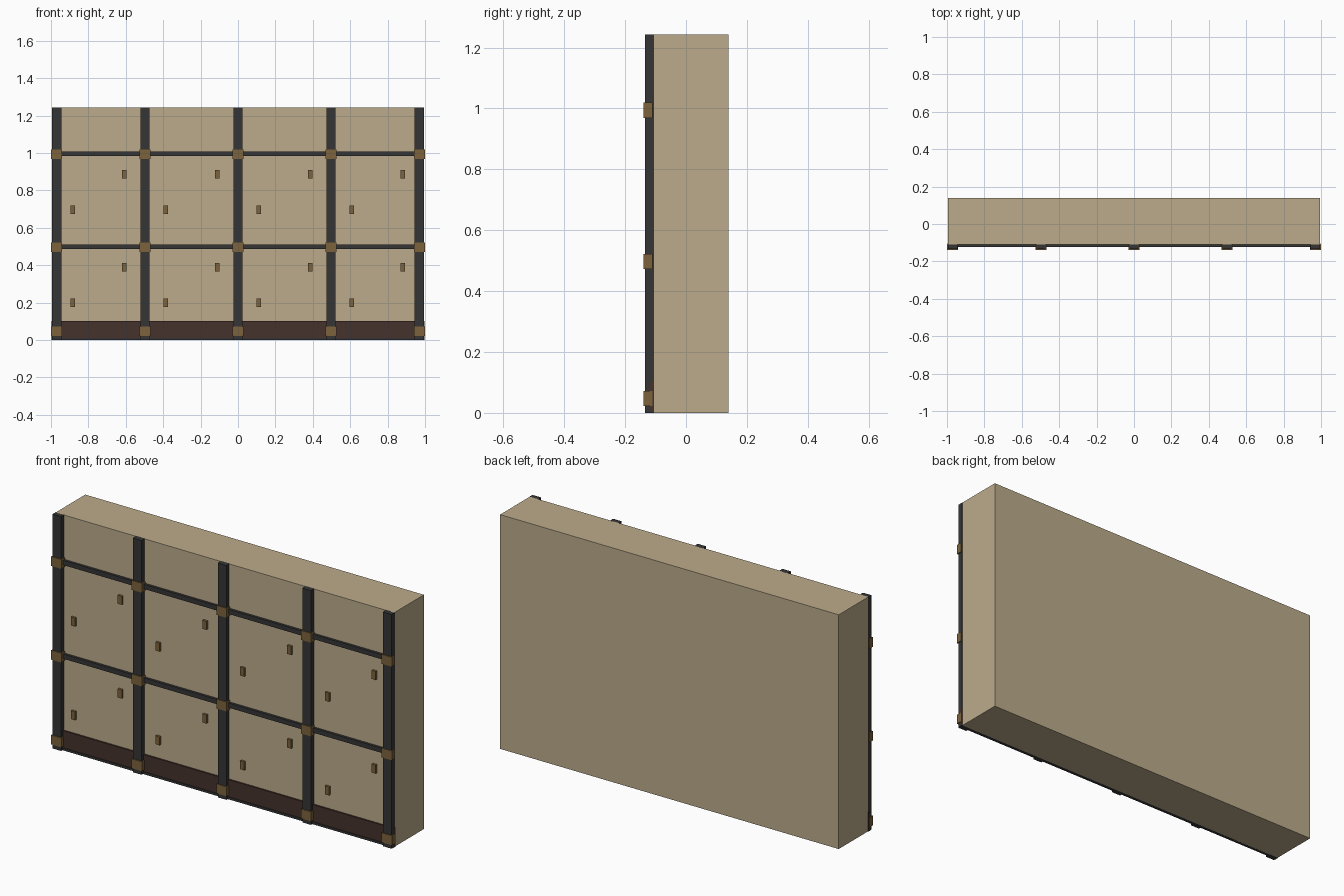
import bpy, bmesh

if "Cube" in bpy.data.objects:
    bpy.data.objects.remove(bpy.data.objects["Cube"])


def material(name, rgb):
    m = bpy.data.materials.new(name)
    m.diffuse_color = (*rgb, 1)
    m.use_nodes = True
    m.node_tree.nodes["Principled BSDF"].inputs["Base Color"].default_value = m.diffuse_color
    return m


PLASTER = material("plaster", (0.50, 0.41, 0.26))
TIMBER = material("dark_timber", (0.035, 0.036, 0.035))
BROWN = material("brown_skirting", (0.06, 0.032, 0.025))
BRASS = material("brass", (0.20, 0.125, 0.045))


def box(name, x, y, z, mat):
    """Box from (min, max) ranges on each axis."""
    bm = bmesh.new()
    bmesh.ops.create_cube(bm, size=1)
    for v in bm.verts:
        v.co = [r[0] if c < 0 else r[1] for c, r in zip(v.co, (x, y, z))]
    me = bpy.data.meshes.new(name)
    bm.to_mesh(me)
    bm.free()
    me.materials.append(mat)
    ob = bpy.data.objects.new(name, me)
    bpy.context.collection.objects.link(ob)
    return ob


def span(c, size):
    return (c - size / 2, c + size / 2)


H = 1.243
FACE = -0.11
STEP = 0.497
POSTS = (-0.97, -0.497, 0, 0.497, 0.97)

# Wall slab
box("wall", (-0.994, 0.994), (FACE, 0.139), (0, H), PLASTER)

# Skirting board and its thin foot strip
box("skirting", (-0.997, 0.997), (-0.119, -0.105), (0.01, 0.102), BROWN)
box("foot_strip", (-0.997, 0.997), (-0.123, -0.105), (0, 0.012), TIMBER)

# Horizontal rails
for z in (STEP, 2 * STEP):
    box("rail", (-0.97, 0.97), (-0.123, -0.105), span(z + 0.002, 0.025), TIMBER)

# Vertical posts with brackets at each crossing
for x in POSTS:
    box("post", span(x, 0.05), (-0.134, -0.105), (0, H), TIMBER)
    for z in (0.047, STEP, 2 * STEP):
        box("bracket", span(x, 0.06), (-0.139, FACE), span(z, 0.05), BRASS)

# Two small pegs on each large panel
for col in range(4):
    for row in range(2):
        for x, z in ((-0.884, 0.2), (-0.609, 0.389)):
            box("peg", span(x + col * STEP, 0.024), (-0.122, -0.105),
                span(z + row * STEP, 0.045), BRASS)
